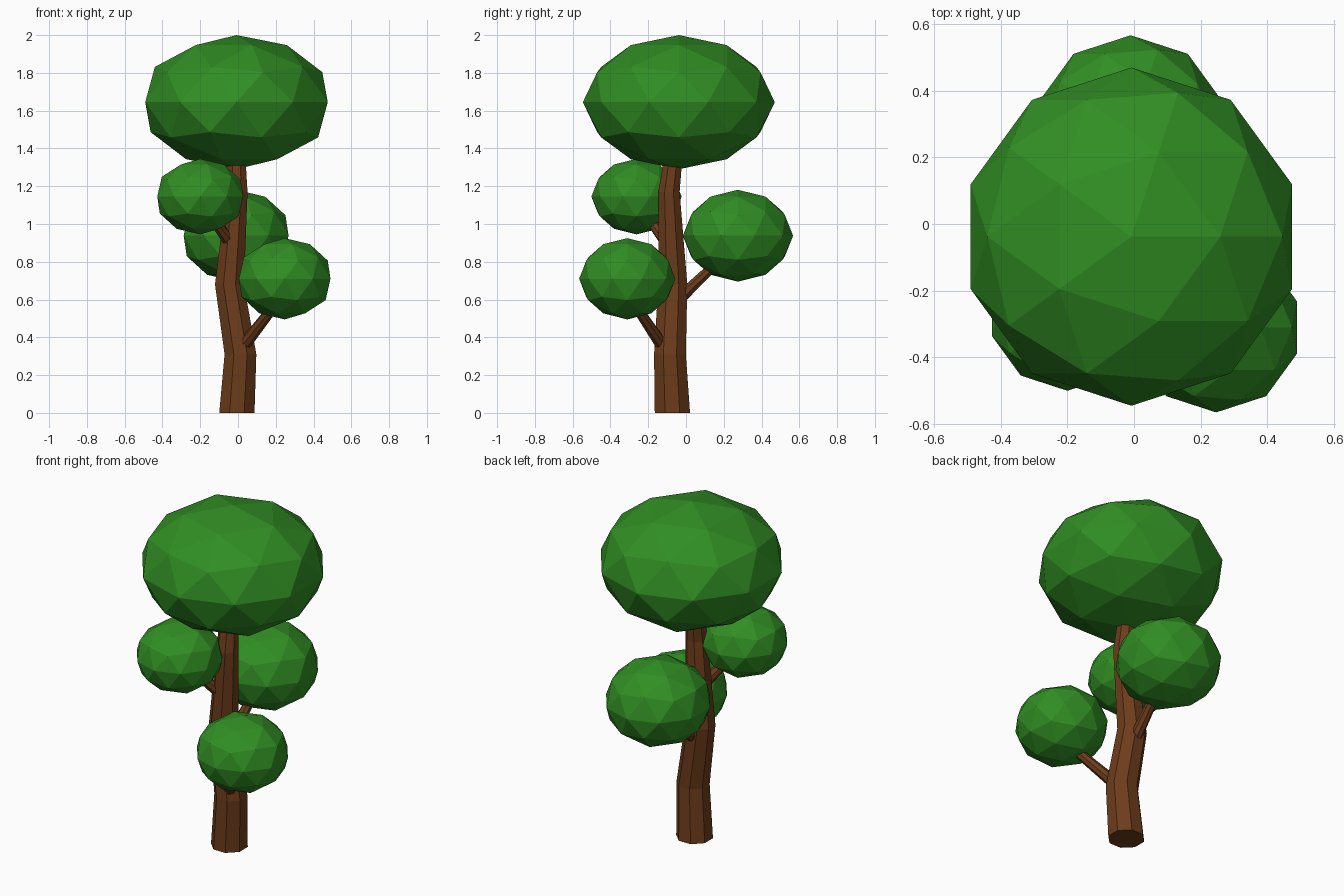
import bpy, bmesh, math
from mathutils import Vector

if "Cube" in bpy.data.objects:
    bpy.data.objects.remove(bpy.data.objects["Cube"])


def material(name, rgb):
    m = bpy.data.materials.new(name)
    m.diffuse_color = (*rgb, 1)
    m.use_nodes = True
    m.node_tree.nodes["Principled BSDF"].inputs["Base Color"].default_value = m.diffuse_color
    return m


GREEN = material("leaf_green", (0.03, 0.27, 0.017))
BROWN = material("bark_brown", (0.15, 0.045, 0.011))


def add_object(name, bm, mat):
    bmesh.ops.recalc_face_normals(bm, faces=bm.faces)
    me = bpy.data.meshes.new(name)
    bm.to_mesh(me)
    bm.free()
    me.materials.append(mat)
    ob = bpy.data.objects.new(name, me)
    bpy.context.collection.objects.link(ob)
    return ob


def foliage(name, centre, radius, height):
    """Flattened low-poly ball of leaves."""
    bm = bmesh.new()
    bmesh.ops.create_icosphere(bm, subdivisions=2, radius=1)
    bmesh.ops.scale(bm, vec=(radius, radius, height), verts=bm.verts)
    bmesh.ops.translate(bm, vec=centre, verts=bm.verts)
    add_object(name, bm, GREEN)


def limb(name, stations, sides, tilt=False):
    """Tapered tube through (x, y, z, radius) stations."""
    bm = bmesh.new()
    axis = Vector(stations[-1][:3]) - Vector(stations[0][:3])
    rot = axis.to_track_quat('Z', 'Y') if tilt else None
    rings = []
    for x, y, z, r in stations:
        ring = []
        for i in range(sides):
            a = 2 * math.pi * (i + 0.5) / sides
            p = Vector((r * math.cos(a), r * math.sin(a), 0))
            if rot:
                p = rot @ p
            ring.append(bm.verts.new(p + Vector((x, y, z))))
        rings.append(ring)
    for low, high in zip(rings, rings[1:]):
        for i in range(sides):
            j = (i + 1) % sides
            bm.faces.new((low[i], low[j], high[j], high[i]))
    bm.faces.new(rings[0])
    bm.faces.new(rings[-1])
    add_object(name, bm, BROWN)


# Crooked trunk
limb("trunk", [(-0.006, -0.072, 0, 0.101),
               (0.013, -0.085, 0.31, 0.091),
               (-0.045, -0.07, 0.68, 0.083),
               (-0.006, -0.09, 1.17, 0.061),
               (-0.01, -0.055, 1.45, 0.047)], 8)

# Branches
limb("right_branch", [(0.04, -0.135, 0.37, 0.034), (0.22, -0.29, 0.60, 0.025)], 8, True)
limb("left_branch", [(-0.05, -0.11, 0.915, 0.034), (-0.15, -0.21, 1.05, 0.025)], 8, True)
limb("back_branch", [(-0.03, -0.02, 0.62, 0.034), (-0.015, 0.17, 0.80, 0.025)], 8, True)

# Leaf clusters
foliage("crown", (-0.008, -0.038, 1.645), 0.508, 0.355)
foliage("left_foliage", (-0.2, -0.262, 1.145), 0.239, 0.2)
foliage("right_foliage", (0.247, -0.311, 0.71), 0.255, 0.215)
foliage("back_foliage", (-0.01, 0.275, 0.938), 0.292, 0.243)
